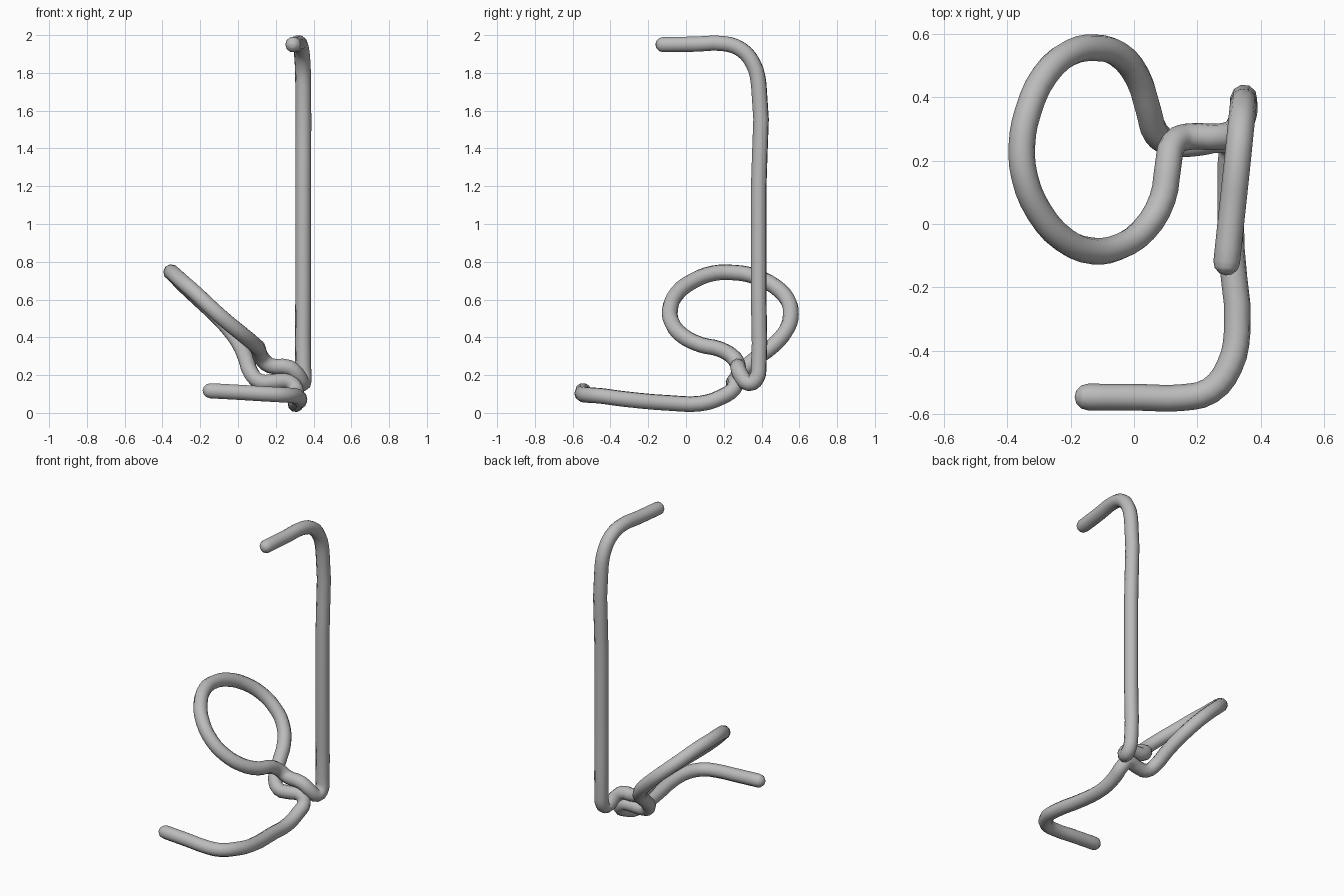
import bpy
from mathutils import Vector

old = bpy.data.objects.get("Cube")
if old:
    bpy.data.objects.remove(old, do_unlink=True)

RADIUS = 0.042

# One flat grey for the wire
grey = bpy.data.materials.new("wire_grey")
grey.use_nodes = True
colour = (0.5, 0.5, 0.5, 1)
grey.diffuse_color = colour
grey.node_tree.nodes["Principled BSDF"].inputs["Base Color"].default_value = colour

# Centre line, section by section, from the upper tip to the lower tip
upper_arm = [(.292, -.12, 1.95), (.31, .05, 1.952), (.326, .2, 1.955),
             (.335, .29, 1.925), (.342, .355, 1.85), (.345, .385, 1.74)]
upright = [(.345, .385, 1.2), (.345, .385, .6), (.345, .385, .25)]
upper_hook = [(.348, .375, .185), (.342, .335, .155), (.315, .29, .2),
              (.27, .275, .24), (.17, .275, .25), (.125, .255, .29)]
ring = [(.107, .18, .337), (.09, .08, .36), (.03, -.02, .41),
        (-.05, -.073, .475), (-.13, -.085, .545), (-.22, -.05, .63),
        (-.3, .04, .7), (-.345, .15, .74), (-.353, .25, .743),
        (-.335, .35, .727), (-.28, .47, .67), (-.2, .54, .595),
        (-.12, .555, .52), (-.05, .535, .445), (.01, .465, .36),
        (.045, .36, .28)]
lower_hook = [(.07, .285, .21), (.115, .255, .165), (.2, .255, .165),
              (.27, .265, .165), (.305, .25, .125)]
lower_arm = [(.305, .19, .085), (.305, .08, .05), (.307, -.08, .052),
             (.325, -.34, .075), (.3, -.45, .09), (.24, -.525, .095),
             (.15, -.547, .1), (.02, -.546, .108), (-.145, -.545, .117)]
path = [Vector(p) for p in upper_arm + upright + upper_hook + ring + lower_hook + lower_arm]


def rounded_tip(end, neighbour):
    """Points and radius factors of a domed tip, outermost first."""
    out = (end - neighbour).normalized() * RADIUS
    return [(end + out * h, max(0.02, (1 - h * h) ** 0.5)) for h in (1, 0.87, 0.5)]


points = rounded_tip(path[0], path[1])
points += [(p, 1) for p in path]
points += reversed(rounded_tip(path[-1], path[-2]))

# Wire swept along the centre line
curve = bpy.data.curves.new("bent_wire", "CURVE")
curve.dimensions = "3D"
curve.bevel_depth = RADIUS
curve.bevel_resolution = 3
curve.resolution_u = 3
curve.use_fill_caps = True
spline = curve.splines.new("BEZIER")
spline.bezier_points.add(len(points) - 1)
for knot, (position, factor) in zip(spline.bezier_points, points):
    knot.co = position
    knot.radius = factor
    knot.handle_left_type = knot.handle_right_type = "AUTO"
curve.materials.append(grey)

wire = bpy.data.objects.new("bent_wire", curve)
bpy.context.collection.objects.link(wire)
bpy.ops.object.select_all(action="DESELECT")
wire.select_set(True)
bpy.context.view_layer.objects.active = wire
bpy.ops.object.convert(target="MESH")
bpy.ops.object.shade_smooth_by_angle(angle=0.7)
